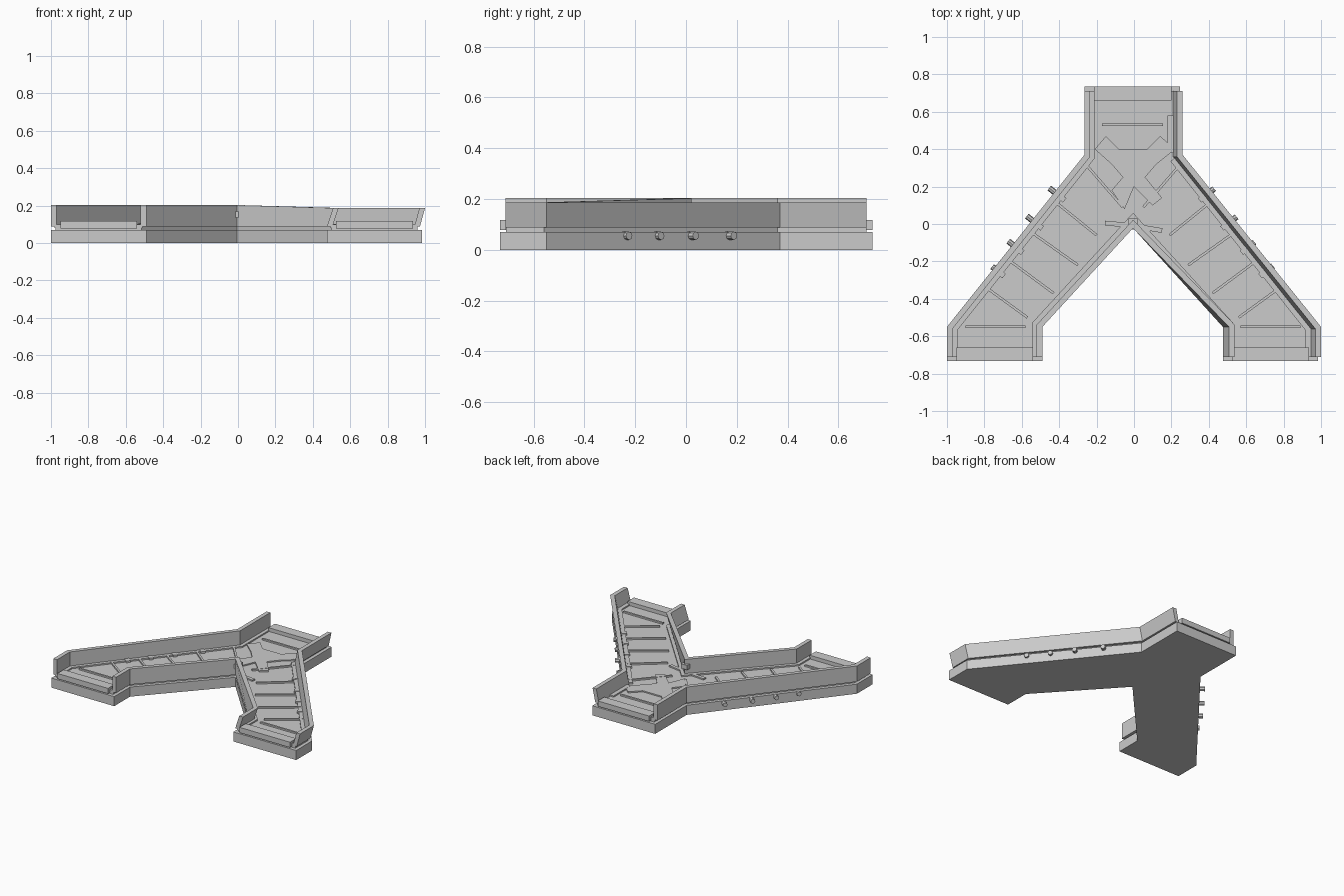
import bpy, bmesh
from mathutils import Vector

if "Cube" in bpy.data.objects:
    bpy.data.objects.remove(bpy.data.objects["Cube"])


def make(name, bm):
    bmesh.ops.recalc_face_normals(bm, faces=bm.faces)
    me = bpy.data.meshes.new(name)
    bm.to_mesh(me)
    bm.free()
    ob = bpy.data.objects.new(name, me)
    bpy.context.collection.objects.link(ob)
    return ob


def prism(name, pts, z0, z1):
    bm = bmesh.new()
    low = [bm.verts.new((x, y, z0)) for x, y in pts]
    high = [bm.verts.new((x, y, z1)) for x, y in pts]
    bm.faces.new(low[::-1])
    bm.faces.new(high)
    for i in range(len(pts)):
        j = (i + 1) % len(pts)
        bm.faces.new((low[i], low[j], high[j], high[i]))
    return make(name, bm)


def offset(path, d, closed=False):
    """Mitred offset to the left of the path."""
    P = [Vector(p) for p in path]
    n = len(P)
    out = []
    for i, p in enumerate(P):
        dirs = []
        if i > 0 or closed:
            dirs.append((p - P[i - 1]).normalized())
        if i < n - 1 or closed:
            dirs.append((P[(i + 1) % n] - p).normalized())
        ns = [Vector((-e.y, e.x)) for e in dirs]
        m = sum(ns, Vector((0, 0))).normalized()
        out.append(p + m * d / m.dot(ns[0]))
    return out


def wall(name, path, d0, d1, z0, tops, shear):
    """Sweep a rectangular section along path; per-point top height and x lean."""
    bm = bmesh.new()
    rings = []
    for a, b, zt, s in zip(offset(path, d0), offset(path, d1), tops, shear):
        rings.append([bm.verts.new(c) for c in (
            (a.x, a.y, z0), (b.x, b.y, z0), (b.x + s, b.y, zt), (a.x + s, a.y, zt))])
    for r, q in zip(rings, rings[1:]):
        for i in range(4):
            j = (i + 1) % 4
            bm.faces.new((r[i], r[j], q[j], q[i]))
    bm.faces.new(rings[0])
    bm.faces.new(rings[-1][::-1])
    return make(name, bm)


def bar(name, a, b, w, z0, z1):
    A, B = Vector(a), Vector(b)
    d = (B - A).normalized() * w / 2
    n = Vector((-d.y, d.x))
    return prism(name, [A + n, A - n, B - n, B + n], z0, z1)


# Y-shaped base and inset deck
outline = [(-1, -.733), (-.49, -.733), (-.49, -.55), (-.005, -.022), (.475, -.55),
           (.475, -.733), (.985, -.733), (.985, -.55), (.245, .37), (.245, .735),
           (-.265, .735), (-.265, .37), (-1, -.55)]
prism("base", outline, 0, .07)
prism("deck", offset(outline, .025, True), .068, .09)

# side walls
left = [(-.265, .71), (-.265, .37), (-1, -.55), (-1, -.71)]
right = [(.973, -.71), (.973, -.55), (.238, .37), (.238, .71)]
inner = [(-.49, -.71), (-.49, -.55), (-.005, -.022), (.475, -.55), (.475, -.71)]
wall("left_wall", left, 0, .03, .088, [.203] * 4, [0] * 4)
wall("right_wall", right, 0, .03, .088, [.187] * 4, [.027, .027, .022, .022])
wall("inner_wall", inner, 0, .03, .088, [.203, .203, .203, .187, .187], [0, 0, 0, .033, .033])
for nm, p in (("left", left), ("inner", inner), ("right", right[:3])):
    wall(nm + "_curb", p, .02, .055, .079, [.1] * len(p), [0] * len(p))
bar("back_curb", (.2, .38), (.2, .58), .04, .072, .1)

# raised sills across the three ends
for nm, x0, x1, y0, y1 in (("left", -.95, -.54, -.733, -.66), ("right", .525, .935, -.733, -.66),
                           ("back", -.215, .2, .66, .735)):
    prism(nm + "_sill", [(x0, y0), (x1, y0), (x1, y1), (x0, y1)], .078, .117)

# thin ribs across the deck
ribs = [((-.25, .31), (-.06, .09)), ((-.41, .11), (-.20, -.06)), ((-.54, -.05), (-.30, -.22)),
        ((-.66, -.20), (-.43, -.37)), ((-.79, -.34), (-.57, -.50)), ((-.90, -.55), (-.58, -.55))]
for i, (a, b) in enumerate(ribs):
    bar(f"left_rib_{i}", a, b, .014, .088, .101)
    bar(f"right_rib_{i}", (-a[0] - .01, a[1]), (-b[0] - .01, b[1]), .014, .088, .101)
bar("back_rib", (-.17, .53), (.155, .53), .014, .088, .101)

# crossed plates at the junction
prism("junction_plate", [(-.15, .47), (-.08, .40), (.07, .40), (.14, .47), (.22, .40), (.12, .32),
                         (.06, .25), (.15, .14), (.10, .10), (0, .20), (-.05, .08), (-.12, .18),
                         (-.06, .25), (-.12, .32), (-.21, .40)][::-1], .088, .099)

# fallen slats and a peg at the fork
bar("fork_slat_left", (-.155, .005), (-.01, -.008), .025, .088, .1)
bar("fork_slat_right", (0, -.01), (.15, -.035), .025, .088, .1)
bar("fork_peg", (-.005, -.03), (-.005, .03), .05, .135, .168)

# round pegs below the outer walls
t = Vector((.735, .92)).normalized()
for side, sx, x0, reach in (("left", -1, .265, (.036, .036, .03, .012)),
                            ("right", 1, .245, (.03, .03, .02, .018))):
    n = Vector((sx * t.y, t.x, 0))
    for i, y in enumerate((.17, .02, -.11, -.235)):
        p = Vector((sx * (x0 + (.37 - y) * .8), y, .055))
        a, b = p - n * .03, p + n * reach[i]
        bpy.ops.mesh.primitive_cylinder_add(
            vertices=8, radius=.016, depth=(b - a).length, location=(a + b) / 2,
            rotation=n.to_track_quat('Z', 'Y').to_euler())
        bpy.context.object.name = f"{side}_peg_{i}"
        # bracket on the deck behind each peg
        c = (p - n * .05).xy
        bar(f"{side}_bracket_{i}", c - n.xy * .02, c + n.xy * .02, .03, .08, .104)
